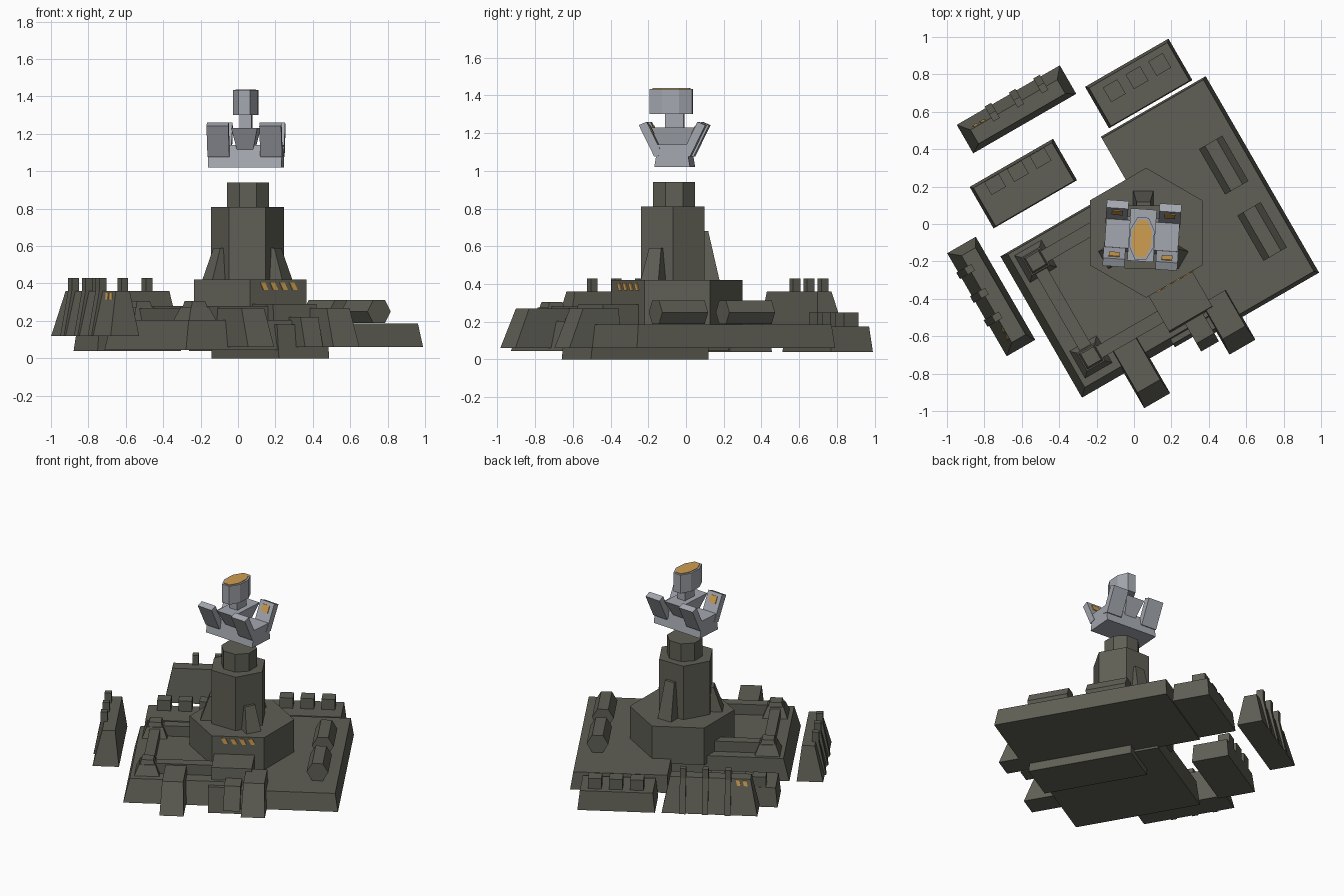
import bpy, bmesh, math
from mathutils import Matrix, Vector

if "Cube" in bpy.data.objects:
    bpy.data.objects.remove(bpy.data.objects["Cube"])

def mat(name, c):
    m = bpy.data.materials.new(name)
    m.diffuse_color = (*c, 1)
    m.use_nodes = True
    m.node_tree.nodes["Principled BSDF"].inputs["Base Color"].default_value = m.diffuse_color
    return m

OLIVE = mat("dark_olive", (0.115, 0.115, 0.092))
GREY = mat("light_grey", (0.37, 0.39, 0.43))
ORANGE = mat("orange", (0.62, 0.34, 0.08))

BASE = Matrix.Rotation(math.radians(30), 4, 'Z')          # base is turned 30 degrees
HEAD = Matrix.Translation((0.043, -0.06, 0)) @ Matrix.Rotation(math.radians(-4), 4, 'Z')
FLAT = Matrix.Identity(4)

def loft(name, a, b, m=OLIVE, frame=BASE):
    """Solid between two matching polygons."""
    bm = bmesh.new()
    va = [bm.verts.new(p) for p in a]
    vb = [bm.verts.new(p) for p in b]
    bm.faces.new(va)
    bm.faces.new(vb)
    n = len(a)
    for i in range(n):
        j = (i + 1) % n
        bm.faces.new((va[i], va[j], vb[j], vb[i]))
    bmesh.ops.recalc_face_normals(bm, faces=bm.faces)
    me = bpy.data.meshes.new(name)
    bm.to_mesh(me)
    bm.free()
    me.materials.append(m)
    ob = bpy.data.objects.new(name, me)
    bpy.context.collection.objects.link(ob)
    ob.matrix_world = frame
    return ob

def rect(u0, u1, v0, v1, z):
    return [(u0, v0, z), (u1, v0, z), (u1, v1, z), (u0, v1, z)]

def box(name, u, v, z, t=(0, 0, 0, 0), m=OLIVE, frame=BASE):
    """Box whose top is pulled in by t on the -u, +u, -v, +v sides."""
    return loft(name, rect(*u, *v, z[0]),
                rect(u[0] + t[0], u[1] - t[1], v[0] + t[2], v[1] - t[3], z[1]), m, frame)

def prism(name, n, r, c, z, turn=0, m=OLIVE, frame=FLAT):
    ring = [(c[0] + r * math.cos(turn + math.tau * i / n),
             c[1] + r * math.sin(turn + math.tau * i / n)) for i in range(n)]
    return loft(name, [(*p, z[0]) for p in ring], [(*p, z[1]) for p in ring], m, frame)

# base slabs
box("right_slab", (0.08, 0.727), (-0.72, 0.493), (0.06, 0.185), (0, 0.02, 0.02, 0.01))
box("left_slab", (-0.705, 0.1), (-0.665, 0.207), (0.045, 0.205), (0.04, 0, 0.04, 0.01))
box("keel_slab", (-0.14, 0.17), (-0.68, 0.04), (0.0, 0.18), (0, 0, 0.02, 0))

# corner turrets and the low walls joining them
for v in (0.09, -0.5):
    box("corner_turret", (-0.64, -0.47), (v - 0.085, v + 0.085), (0.2, 0.275), (0.03,) * 4)
    box("turret_cap", (-0.605, -0.505), (v - 0.05, v + 0.05), (0.27, 0.305), (0.01,) * 4)
    box("turret_wall", (-0.5, -0.1), (v - 0.035, v + 0.035), (0.2, 0.28))
box("front_left_wall", (-0.59, -0.52), (-0.45, 0.05), (0.2, 0.265))

# front legs and centre block
box("centre_block", (-0.125, 0.143), (-0.61, -0.34), (0.1, 0.29), (0, 0, 0.02, 0))
box("front_leg_left", (-0.445, -0.285), (-0.88, -0.535), (0.06, 0.27), (0.01, 0.01, 0.09, 0))
box("front_leg_right", (0.093, 0.253), (-0.86, -0.55), (0.06, 0.27), (0.01, 0.01, 0.09, 0))
box("front_leg_small", (-0.03, 0.08), (-0.77, -0.55), (0.06, 0.22), (0, 0, 0.05, 0))

# hexagonal barrels lying on the right slab
for v in (0.033, -0.377):
    ring = [(0.573 + 0.072 * math.cos(math.pi / 3 * i), 0.25 + 0.072 * math.sin(math.pi / 3 * i))
            for i in range(6)]
    loft("barrel", [(x, v - 0.14, z) for x, z in ring], [(x, v + 0.14, z) for x, z in ring])

# detached low blocks with three raised pads
for u0, v0, pv in ((0.14, 0.51, 0.67), (-0.662, 0.355, 0.56)):
    vc = v0 + (pv - v0)
    box("pad_block", (u0, u0 + 0.515), (v0, v0 + 0.256), (0.04, 0.175), (0.015, 0.015, 0.005, 0.015))
    for i in range(3):
        uc = u0 + 0.125 + 0.14 * i
        box("raised_pad", (uc - 0.045, uc + 0.045), (vc - 0.045, min(vc + 0.045, v0 + 0.24)),
            (0.17, 0.25))

# detached shield walls; local x runs along the wall, local y points outward
back_frame = BASE @ Matrix.Translation((-0.2375, 0.845, 0))
left_frame = BASE @ Matrix.Translation((-0.855, 0.046, 0)) @ Matrix.Rotation(math.pi / 2, 4, 'Z')
for frame in (back_frame, left_frame):
    box("shield_wall", (-0.318, 0.318), (-0.088, 0.088), (0.12, 0.36),
        (0.05, 0.05, 0.03, 0.06), OLIVE, frame)
    for i in range(3):
        x = (-0.12 + 0.15 * i) if frame is back_frame else (-0.11 + 0.147 * i)
        prof = [(0.098, 0.12), (0.05, 0.36), (0.05, 0.43), (0.005, 0.43), (0.005, 0.34), (0.05, 0.12)]
        loft("wall_rib", [(x - 0.02, *p) for p in prof], [(x + 0.02, *p) for p in prof], OLIVE, frame)
    for i in range(2):
        x = -0.25 + 0.045 * i
        side = [(x, z, d) for x, z, d in ((x, 0.315, 0), (x + 0.025, 0.315, 0),
                                          (x + 0.035, 0.35, 0), (x + 0.01, 0.35, 0))]
        y = lambda z: 0.088 - (z - 0.12) * 0.25
        loft("wall_stripe", [(p, y(z) - 0.002, z) for p, z, _ in side],
             [(p, y(z) + 0.003, z) for p, z, _ in side], ORANGE, frame)

# hexagonal platform with hazard stripes
prism("platform", 6, 0.347, (0.065, -0.047), (0.15, 0.42), math.pi / 2)
for i in range(4):
    x = -0.08 + 0.06 * i
    para = [(x + 0.02, 0.365), (x + 0.05, 0.365), (x + 0.03, 0.405), (x, 0.405)]
    loft("platform_stripe", [(p, -0.372, z) for p, z in para],
         [(p, -0.379, z) for p, z in para], ORANGE)

# tower, cap and three buttresses
C = (0.05, -0.07)
prism("tower", 6, 0.195, C, (0.4, 0.81))
prism("tower_cap", 8, 0.121, (0.053, -0.063), (0.8, 0.94), math.pi / 8)
for deg, top in ((90, 0.68), (-30, 0.59), (-150, 0.59)):
    f = Matrix.Translation((*C, 0)) @ Matrix.Rotation(math.radians(deg), 4, 'Z')
    box("buttress", (0.13, 0.25), (-0.055, 0.055), (0.41, top), (0, 0.062, 0.018, 0.018), OLIVE, f)

# floating head: cradle, centre wedge, neck and lamp
box("cradle", (-0.197, 0.197), (-0.095, 0.095), (1.02, 1.14), (0, 0, 0.02, 0.02), GREY, HEAD)
box("centre_wedge", (-0.04, 0.04), (-0.07, 0.07), (1.1, 1.23), (-0.03, -0.03, -0.07, -0.07), GREY, HEAD)
box("neck", (-0.032, 0.032), (-0.05, 0.05), (1.22, 1.31), m=GREY, frame=HEAD)
half = [(0.03, -0.113), (0.065, -0.045), (0.065, 0.045), (0.03, 0.113)]
lamp = half + [(-x, -y) for x, y in half]
loft("lamp_head", [(x, y - 0.018, 1.3) for x, y in lamp],
     [(x, y - 0.018, 1.434) for x, y in lamp], GREY, HEAD)
loft("lamp_top", [(x * .8, y * .88 - 0.018, 1.432) for x, y in lamp],
     [(x * .8, y * .88 - 0.018, 1.438) for x, y in lamp], ORANGE, HEAD)

# four splayed arms with glowing inner panels
for sx in (-1, 1):
    for sy in (-1, 1):
        prof = [(0.095, 1.075), (0.05, 1.085), (0.135, 1.26), (0.177, 1.242)]
        loft("arm", [(sx * 0.083, sy * y, z) for y, z in prof],
             [(sx * 0.2, sy * y, z) for y, z in prof], GREY, HEAD)
        a, b = Vector((0.05, 1.085)), Vector((0.135, 1.26))
        n = Vector((-0.9, 0.437)) * 0.005
        p, q = a.lerp(b, 0.62), a.lerp(b, 0.88)
        panel = [p - n * 0.3, q - n * 0.3, q + n, p + n]
        loft("arm_panel", [(sx * 0.113, sy * y, z) for y, z in panel],
             [(sx * 0.17, sy * y, z) for y, z in panel], ORANGE, HEAD)
